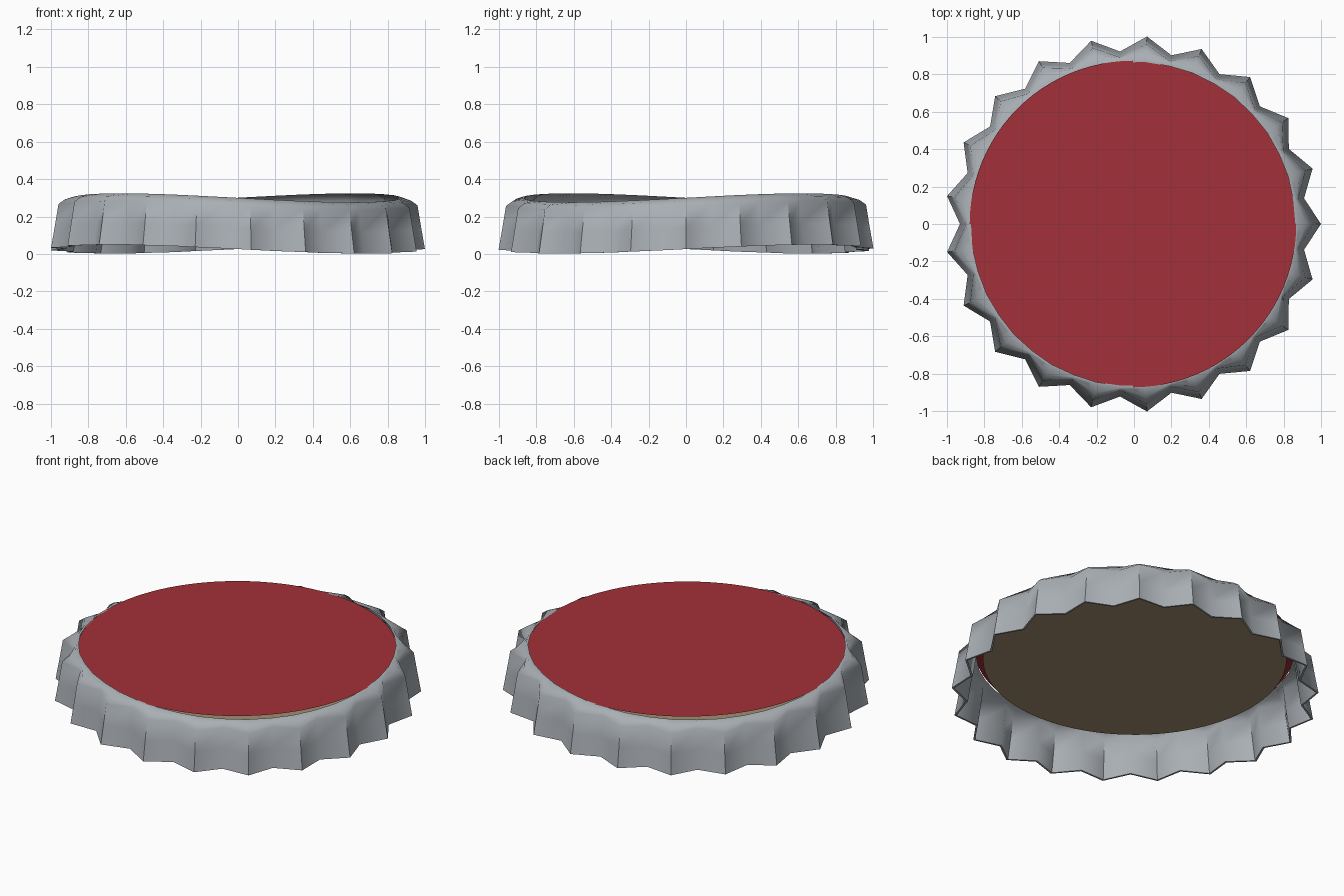
import bpy, bmesh
from math import sin, cos, pi, radians

cube = bpy.data.objects.get("Cube")
if cube:
    bpy.data.objects.remove(cube, do_unlink=True)

TEETH = 21
SHIFT_X = -0.0055   # an odd tooth count reaches further on one side


def material(name, rgb, metallic=0.0):
    mat = bpy.data.materials.new(name)
    mat.use_nodes = True
    mat.diffuse_color = (*rgb, 1)
    bsdf = mat.node_tree.nodes["Principled BSDF"]
    bsdf.inputs["Base Color"].default_value = (*rgb, 1)
    bsdf.inputs["Roughness"].default_value = 0.5
    return mat


def make_object(name, bm, mat):
    mesh = bpy.data.meshes.new(name)
    bm.to_mesh(mesh)
    bm.free()
    mesh.materials.append(mat)
    obj = bpy.data.objects.new(name, mesh)
    bpy.context.collection.objects.link(obj)
    return obj


steel = material("steel grey", (0.40, 0.43, 0.46))
red = material("red paint", (0.36, 0.03, 0.04))
tan = material("tan liner", (0.36, 0.27, 0.16))

# Crimped skirt: each row is (ridge radius, groove radius, height)
ROWS = [(1.005, 0.925, 0.026), (0.985, 0.908, 0.14), (0.965, 0.893, 0.26),
        (0.93, 0.886, 0.285), (0.88, 0.878, 0.30)]
WALL = 0.012


def ring_row(bm, ridge, groove, z):
    verts = []
    for i in range(TEETH * 2):
        a = pi * i / TEETH
        r = groove if i % 2 else ridge
        sway = 0.024 * sin(2 * a)          # saddle-shaped warp of the rim
        verts.append(bm.verts.new((r * cos(a) + SHIFT_X, r * sin(a), z + sway)))
    return verts


bm = bmesh.new()
outer = [ring_row(bm, *row) for row in ROWS]
inner = [ring_row(bm, p - WALL, g - WALL, z) for p, g, z in reversed(ROWS)]
loops = outer + inner
for low, high in zip(loops, loops[1:] + loops[:1]):
    for i in range(len(low)):
        j = (i + 1) % len(low)
        bm.faces.new((low[i], low[j], high[j], high[i]))
skirt = make_object("crimped_skirt", bm, steel)
bpy.context.view_layer.objects.active = skirt
skirt.select_set(True)
bpy.ops.object.shade_smooth_by_angle(angle=radians(62))


# Flat top face and the liner beneath it
def disc(name, radius, z, mat):
    bm = bmesh.new()
    bmesh.ops.create_circle(bm, cap_ends=True, segments=96, radius=radius)
    bmesh.ops.translate(bm, verts=bm.verts, vec=(SHIFT_X, 0, z))
    return make_object(name, bm, mat)


disc("top_face", 0.873, 0.30, red)
disc("liner", 0.83, 0.245, tan)
